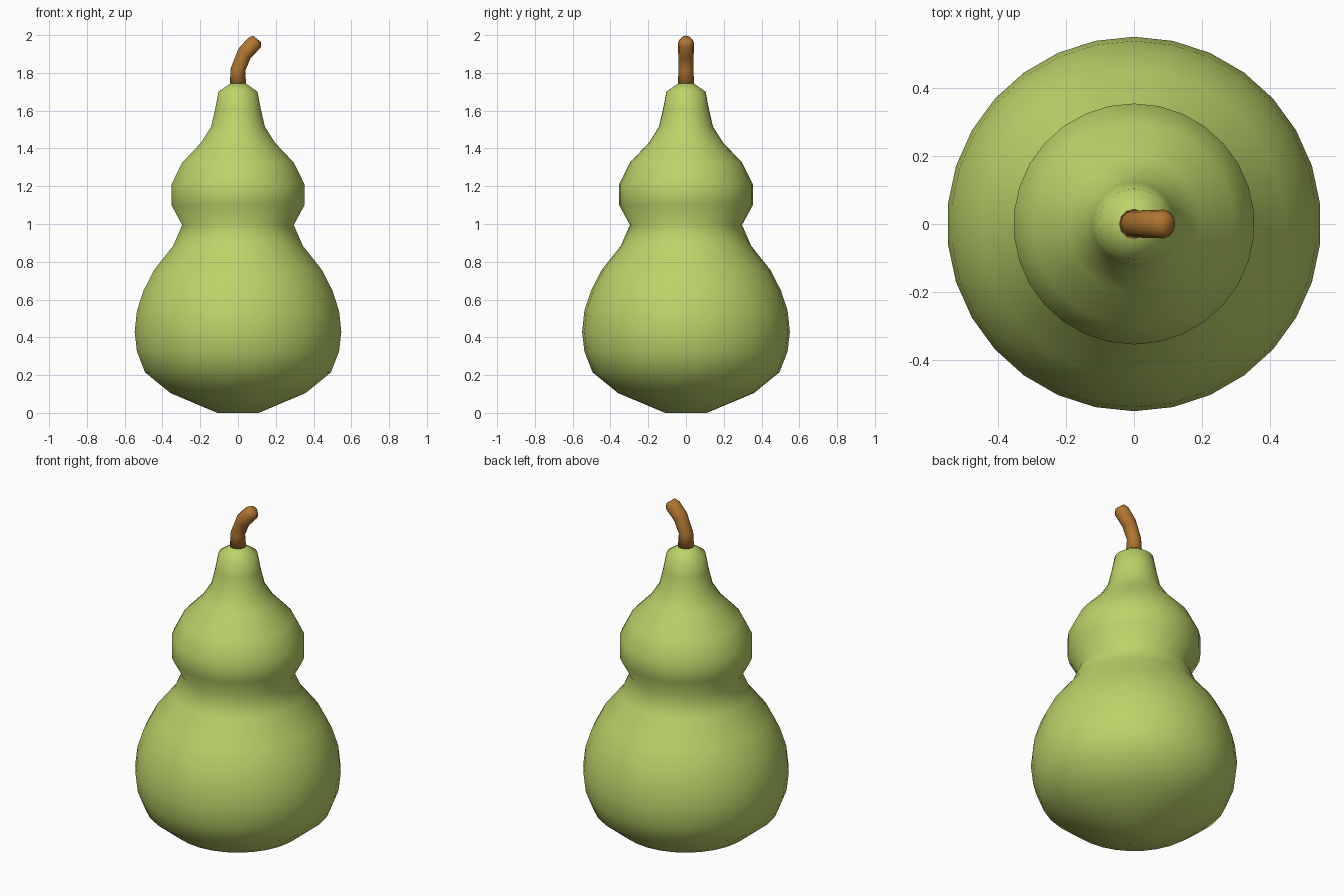
import bpy
import bmesh
from math import sin, cos, pi, radians

cube = bpy.data.objects.get("Cube")
if cube:
    bpy.data.objects.remove(cube, do_unlink=True)


def make_material(name, color):
    mat = bpy.data.materials.new(name)
    mat.use_nodes = True
    mat.diffuse_color = (*color, 1)
    mat.node_tree.nodes["Principled BSDF"].inputs["Base Color"].default_value = (*color, 1)
    return mat


def loft(name, rings, sides, mat):
    """Skin capped rings given as (x, z, radius, lean towards +x in degrees)."""
    bm = bmesh.new()
    loops = []
    for x, z, r, lean in rings:
        t = radians(lean)
        loop = []
        for i in range(sides):
            a = pi / 2 + 2 * pi * i / sides
            u = r * cos(a)
            loop.append(bm.verts.new((x + u * cos(t), r * sin(a), z - u * sin(t))))
        loops.append(loop)
    for low, high in zip(loops, loops[1:]):
        for i in range(sides):
            j = (i + 1) % sides
            bm.faces.new((low[i], low[j], high[j], high[i]))
    bm.faces.new(reversed(loops[0]))
    bm.faces.new(loops[-1])
    for face in bm.faces:
        face.smooth = True
    mesh = bpy.data.meshes.new(name)
    bm.to_mesh(mesh)
    bm.free()
    mesh.materials.append(mat)
    obj = bpy.data.objects.new(name, mesh)
    bpy.context.collection.objects.link(obj)
    return obj


green = make_material("pear green", (0.5, 0.65, 0.14))
brown = make_material("stem brown", (0.44, 0.18, 0.03))

# Body: round belly, narrow waist, upper bulb and neck (radius, height)
profile = [
    (0.11, 0), (0.36, 0.105), (0.495, 0.215), (0.538, 0.325), (0.55, 0.43),
    (0.538, 0.54), (0.504, 0.645), (0.448, 0.755), (0.345, 0.885), (0.297, 0.995),
    (0.354, 1.10), (0.354, 1.21), (0.297, 1.325), (0.197, 1.43), (0.143, 1.515),
    (0.121, 1.61), (0.104, 1.7), (0.037, 1.747),
]
loft("pear_body", [(0, z, r, 0) for r, z in profile], 30, green)

# Stem: bent towards +x with a rounded tip
stem = [
    (0, 1.73, 0.044, 0), (0, 1.818, 0.039, 12), (0.034, 1.902, 0.041, 42),
    (0.087, 1.96, 0.042, 36), (0.1, 1.981, 0.026, 38),
]
loft("stem", stem, 12, brown)
